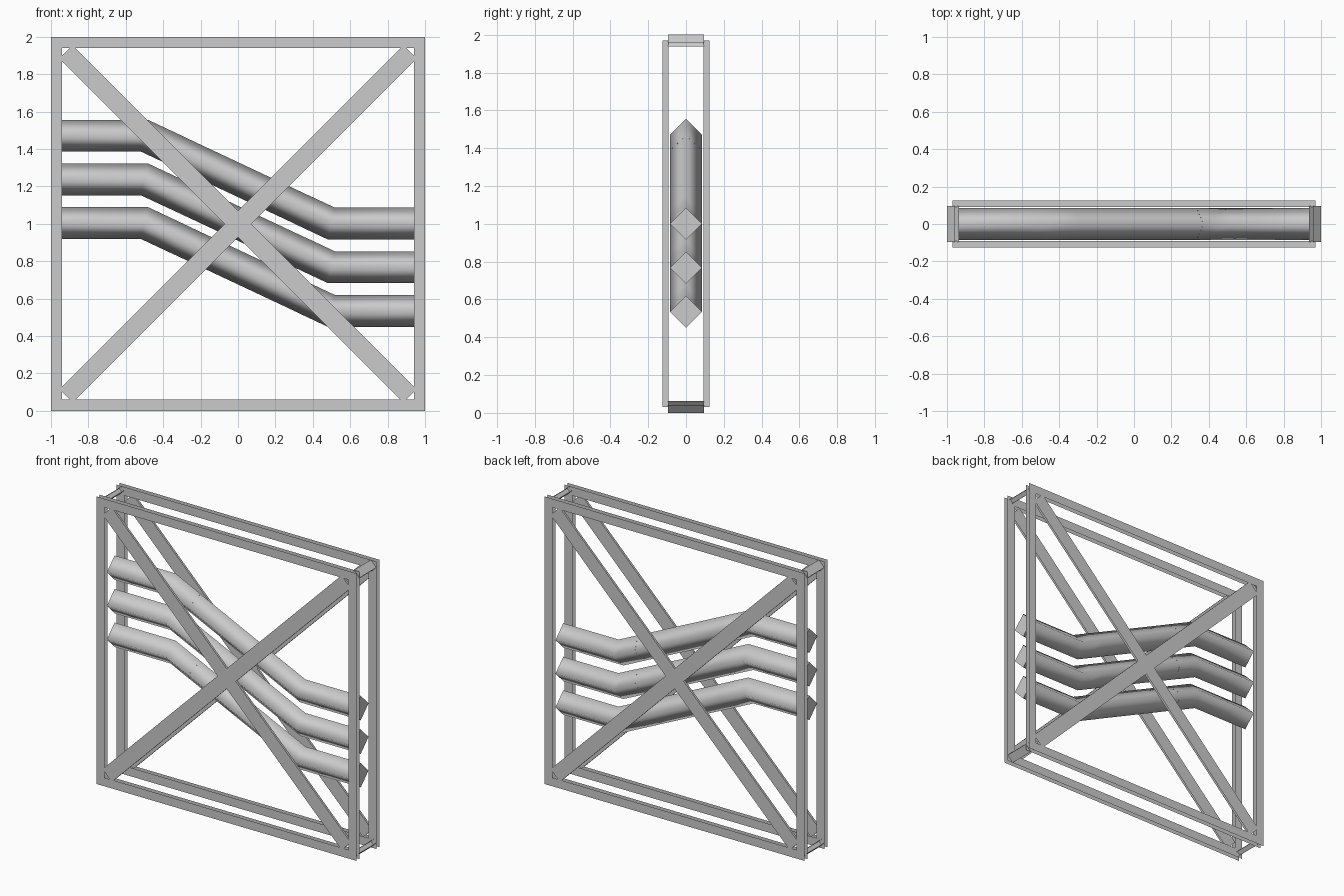
import bpy, math
from mathutils import Vector as V

if "Cube" in bpy.data.objects:
    bpy.data.objects.remove(bpy.data.objects["Cube"])


def make(name, verts, faces, smooth=()):
    me = bpy.data.meshes.new(name)
    me.from_pydata([tuple(v) for v in verts], [], faces)
    for i in smooth:
        me.polygons[i].use_smooth = True
    me.update()
    ob = bpy.data.objects.new(name, me)
    bpy.context.collection.objects.link(ob)
    return ob


def beam(name, p0, p1, n, width, depth, web_extra=0.0):
    """Sheet I-beam: outer flange centred on p0-p1 facing n, web and inner flange behind it."""
    p0, p1, n = V(p0), V(p1), V(n).normalized()
    d = (p1 - p0).normalized()
    s = d.cross(n) * width / 2
    verts, faces = [], []

    def quad(a, b, c, e):
        k = len(verts)
        verts.extend([a, b, c, e])
        faces.append((k, k + 1, k + 2, k + 3))

    i = n * depth
    e = d * web_extra
    quad(p0 - s, p0 + s, p1 + s, p1 - s)
    quad(p0 - e, p1 + e, p1 + e - i, p0 - e - i)
    quad(p0 + s - i, p0 - s - i, p1 - s - i, p1 + s - i)
    return make(name, verts, faces)


Y = 0.125
for side, label in ((-1, "front"), (1, "back")):
    y, n = side * Y, (0, side, 0)
    # Square border of uprights and rails
    for x in (-0.97, 0.97):
        beam(label + "_upright", (x, y, 0), (x, y, 2), n, 0.06, 0.033, -0.03)
    for z in (0.03, 1.97):
        beam(label + "_rail", (-0.94, y, z), (0.94, y, z), n, 0.06, 0.033, 0.03)
    # Crossed braces
    e = 0.92
    for k, off in ((1, 0.0005), (-1, 0.001)):
        beam(label + "_brace", (-e, y - side * off, 1 - k * e),
             (e, y - side * off, 1 + k * e), n, 0.1, 0.014)

# Corner spacers turned 45 degrees between the two borders
for sx in (-1, 1):
    for sz in (-1, 1):
        x, z = sx * 0.979, 1 + sz * 0.979
        beam("corner_spacer", (x, -0.095, z), (x, 0.095, z), (sx, 0, sz), 0.06, 0.03)


def pipe(name, rings, r, cap_start=False, cap_end=False):
    """Four-sided pipe through rings of (x, z, tilt, stretch)."""
    verts, faces = [], []
    for x, z, t, st in rings:
        up = V((-math.sin(t), 0, math.cos(t))) * r * st
        c = V((x, 0, z))
        verts += [c + up, c + V((0, r, 0)), c - up, c - V((0, r, 0))]
    for k in range(len(rings) - 1):
        for j in range(4):
            a, b = 4 * k + j, 4 * k + (j + 1) % 4
            faces.append((a, b, b + 4, a + 4))
    smooth = range(len(faces))
    if cap_start:
        faces.append((3, 2, 1, 0))
    if cap_end:
        m = len(verts) - 4
        faces.append((m, m + 1, m + 2, m + 3))
    return make(name, verts, faces, smooth)


# Three bent pipes, each of two elbows and a sloping middle
ang = -math.atan(0.47)
miter = 1 / math.cos(ang / 2)
for i in range(3):
    top = 1.471 - 0.2335 * i
    low = top - 0.47
    s0 = (-0.325, top - 0.47 * 0.175, ang, 1)
    s1 = (0.335, top - 0.47 * 0.835, ang, 1)
    pipe("left_elbow_pipe", [(-0.95, top, 0, 1), (-0.5, top, ang / 2, miter), s0], 0.085, cap_start=True)
    pipe("middle_pipe", [s0, s1], 0.0845)
    pipe("right_elbow_pipe", [s1, (0.5, low, ang / 2, miter), (0.945, low, 0, 1)], 0.085, cap_end=True)
